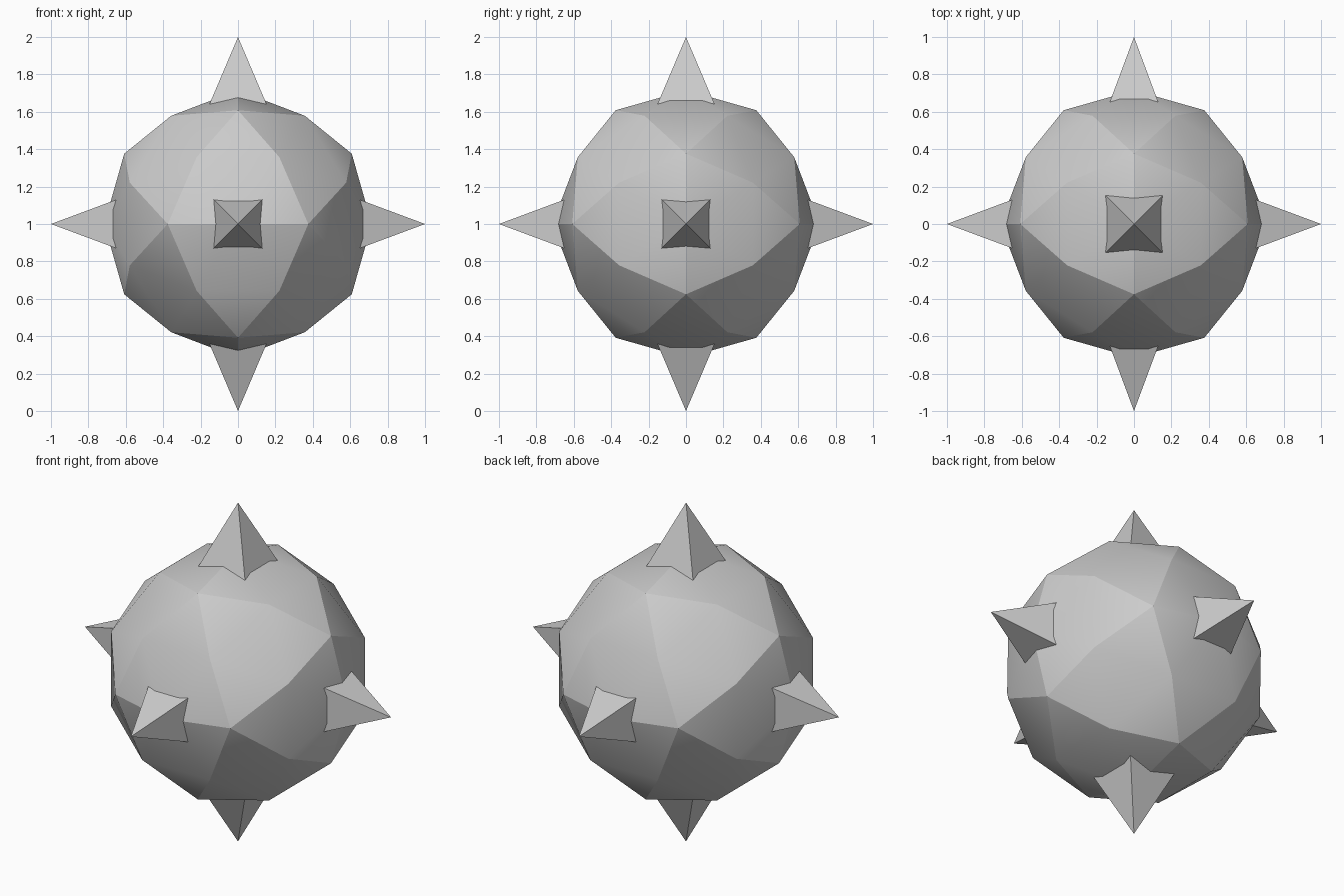
import bpy, bmesh, math
from mathutils import Matrix, Vector

cube = bpy.data.objects.get("Cube")
if cube:
    bpy.data.objects.remove(cube, do_unlink=True)

RADIUS = 0.715
CENTRE = Vector((0, 0, 1))

grey = bpy.data.materials.new("plain_grey")
grey.use_nodes = True
colour = (0.6, 0.6, 0.6, 1)
grey.diffuse_color = colour
grey.node_tree.nodes["Principled BSDF"].inputs["Base Color"].default_value = colour


def add_object(name, bm):
    """Turn a bmesh into a grey object at the model's centre."""
    bmesh.ops.recalc_face_normals(bm, faces=bm.faces)
    mesh = bpy.data.meshes.new(name)
    bm.to_mesh(mesh)
    bm.free()
    mesh.materials.append(grey)
    obj = bpy.data.objects.new(name, mesh)
    obj.location = CENTRE
    bpy.context.collection.objects.link(obj)
    return obj


# Ball: an icosahedron with edges square to the axes, split once and rounded
bm = bmesh.new()
golden = (1 + math.sqrt(5)) / 2
for a in (-1, 1):
    for b in (-golden, golden):
        for corner in ((0, a, b), (b, 0, a), (a, b, 0)):
            bm.verts.new(corner)
bmesh.ops.convex_hull(bm, input=bm.verts)
bmesh.ops.subdivide_edges(bm, edges=bm.edges, cuts=1, use_grid_fill=True)
for v in bm.verts:
    v.co = v.co.normalized() * RADIUS
ball = add_object("ball", bm)

# Only the edges of the twenty main panels stay sharp
bpy.ops.object.select_all(action='DESELECT')
ball.select_set(True)
bpy.context.view_layer.objects.active = ball
bpy.ops.object.shade_smooth_by_angle(angle=math.radians(20))


# Spikes: square pyramids on the six axes, rooted inside the ball
def add_spike(name, direction, slope):
    root, tip = 0.55, 1.0
    depth = tip - root
    bm = bmesh.new()
    bmesh.ops.create_cone(bm, cap_ends=True, segments=4, radius2=0, depth=depth,
                          radius1=depth * slope * math.sqrt(2))
    bmesh.ops.remove_doubles(bm, verts=bm.verts, dist=0.0001)
    # Square the base to the axes, then lift it and point it outwards
    corner = bm.verts[:][0].co
    turn = math.pi / 4 - math.atan2(corner.y, corner.x)
    aim = Vector(direction).to_track_quat('Z', 'Y').to_matrix().to_4x4()
    lift = Matrix.Translation((0, 0, (root + tip) / 2))
    bm.transform(aim @ lift @ Matrix.Rotation(turn, 4, 'Z'))
    add_object(name, bm)


for name, direction, slope in (
        ("top_spike", (0, 0, 1), 0.425), ("bottom_spike", (0, 0, -1), 0.425),
        ("left_spike", (1, 0, 0), 0.372), ("right_spike", (-1, 0, 0), 0.372),
        ("front_spike", (0, -1, 0), 0.372), ("back_spike", (0, 1, 0), 0.372)):
    add_spike(name, direction, slope)
